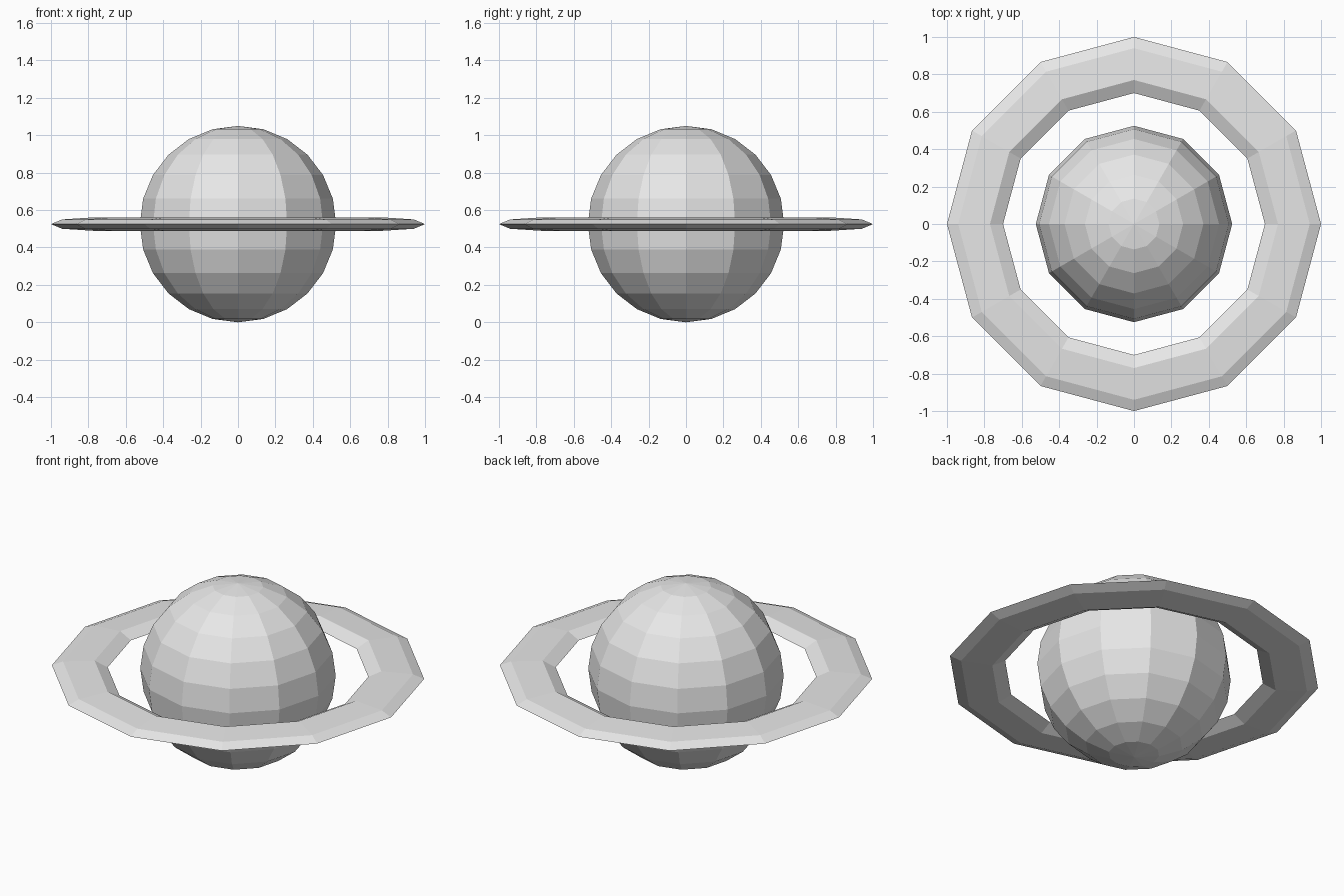
import bpy
import bmesh
from math import cos, sin, tau

SIDES = 12
RADIUS = 0.525

if "Cube" in bpy.data.objects:
    bpy.data.objects.remove(bpy.data.objects["Cube"], do_unlink=True)

# One flat grey for the whole model
grey = bpy.data.materials.new("light_grey")
grey.use_nodes = True
colour = (0.8, 0.8, 0.8, 1)
grey.diffuse_color = colour
grey.node_tree.nodes["Principled BSDF"].inputs["Base Color"].default_value = colour


def add_part(name, bm):
    bmesh.ops.recalc_face_normals(bm, faces=bm.faces)
    mesh = bpy.data.meshes.new(name)
    bm.to_mesh(mesh)
    bm.free()
    mesh.materials.append(grey)
    part = bpy.data.objects.new(name, mesh)
    part.location.z = RADIUS
    bpy.context.collection.objects.link(part)
    return part


# Faceted globe
bm = bmesh.new()
bmesh.ops.create_uvsphere(bm, u_segments=SIDES, v_segments=SIDES, radius=RADIUS)
add_part("planet", bm)

# Flat ring: six-sided section (radius, height) swept around the globe
upper = [(0.94, 0.025), (0.77, 0.036)]
section = [(1.0, 0)] + upper + [(0.7, 0)] + [(r, -z) for r, z in reversed(upper)]
bm = bmesh.new()
loops = []
for i in range(SIDES):
    a = tau * i / SIDES
    loops.append([bm.verts.new((r * cos(a), r * sin(a), z)) for r, z in section])
for i in range(SIDES):
    here, after = loops[i], loops[(i + 1) % SIDES]
    for j in range(len(section)):
        k = (j + 1) % len(section)
        bm.faces.new((here[j], after[j], after[k], here[k]))
add_part("planet_ring", bm)
